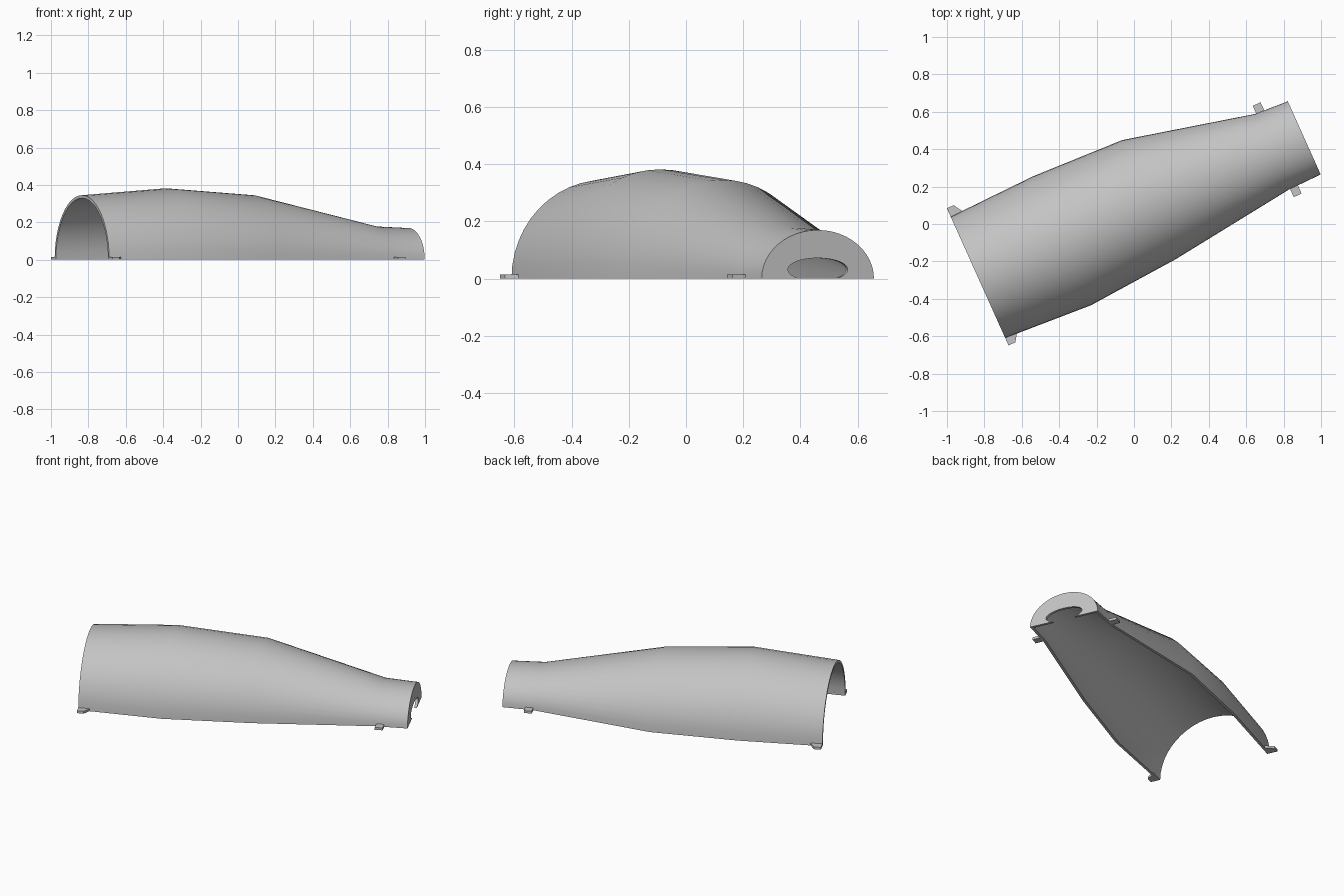
import bpy, bmesh, math
from mathutils import Matrix

if "Cube" in bpy.data.objects:
    bpy.data.objects.remove(bpy.data.objects["Cube"], do_unlink=True)

grey = bpy.data.materials.new("plain grey")
grey.use_nodes = True
colour = (0.55, 0.55, 0.55, 1)
grey.diffuse_color = colour
grey.node_tree.nodes["Principled BSDF"].inputs["Base Color"].default_value = colour

TURN = Matrix.Rotation(math.radians(24.2), 4, 'Z')
WALL = 0.016
SEGMENTS = 24
# Along the axis: position, sideways centre, half width, height
STATIONS = [(-0.878, 0.082, 0.356, 0.345),
            (-0.388, 0.076, 0.378, 0.382),
            (0.127, 0.086, 0.349, 0.345),
            (0.829, 0.050, 0.222, 0.178),
            (1.003, 0.047, 0.215, 0.170)]


def arch(station, inset=0.0):
    """Half-ellipse cross-section, from the +side foot over to the -side foot."""
    x, c, w, h = station
    angles = [math.pi * i / SEGMENTS for i in range(SEGMENTS + 1)]
    return [(x, c + (w - inset) * math.cos(a), abs((h - inset) * math.sin(a))) for a in angles]


def finish(name, bm, smooth=False):
    bmesh.ops.recalc_face_normals(bm, faces=bm.faces[:])
    mesh = bpy.data.meshes.new(name)
    bm.to_mesh(mesh)
    bm.free()
    mesh.transform(TURN)
    mesh.materials.append(grey)
    obj = bpy.data.objects.new(name, mesh)
    bpy.context.collection.objects.link(obj)
    if smooth:
        bpy.ops.object.select_all(action='DESELECT')
        obj.select_set(True)
        bpy.context.view_layer.objects.active = obj
        bpy.ops.object.shade_smooth_by_angle(angle=math.radians(35))


def extrude_outline(name, outline, offset, smooth=False):
    bm = bmesh.new()
    face = bm.faces.new([bm.verts.new(p) for p in outline])
    moved = bmesh.ops.extrude_face_region(bm, geom=[face], use_keep_orig=True)["geom"]
    bmesh.ops.translate(bm, vec=offset,
                        verts=[v for v in moved if isinstance(v, bmesh.types.BMVert)])
    finish(name, bm, smooth)


# Hollow shell: each ring runs over the outside and back along the inside
bm = bmesh.new()
rings = [[bm.verts.new(p) for p in arch(s) + arch(s, WALL)[::-1]] for s in STATIONS]
count = len(rings[0])
for a, b in zip(rings, rings[1:]):
    for i in range(count):
        j = (i + 1) % count
        bm.faces.new((a[i], a[j], b[j], b[i]))
for ring in (rings[0], rings[-1]):
    for i in range(SEGMENTS):
        bm.faces.new((ring[i], ring[i + 1], ring[count - 2 - i], ring[count - 1 - i]))
finish("shell", bm, True)

# End plate with an oval opening that breaks through its lower edge
x, c, w, h = STATIONS[-1]
start = math.asin(-0.8)
steps = 24
opening = []
for i in range(steps + 1):
    a = math.pi - start - (math.pi - 2 * start) * i / steps
    opening.append((x, c + 0.115 * math.cos(a), max(0, 0.032 + 0.04 * math.sin(a))))
extrude_outline("end_plate", arch(STATIONS[-1]) + opening, (0.016, 0, 0), True)


# Mounting tabs at the feet of both ends
def tab(name, side, foot, tip, inner, outer):
    outline = [(inner[0], foot - side * 0.014, 0), (inner[1], foot - side * 0.014, 0),
               (outer[1], tip, 0), (outer[0], tip, 0)]
    extrude_outline(name, outline, (0, 0, 0.015))


tab("left_wide_tab", 1, 0.438, 0.487, (-0.878, -0.80), (-0.878, -0.838))
tab("right_wide_tab", -1, -0.274, -0.317, (-0.878, -0.80), (-0.878, -0.838))
tab("left_narrow_tab", 1, 0.270, 0.316, (0.838, 0.884), (0.838, 0.884))
tab("right_narrow_tab", -1, -0.170, -0.219, (0.838, 0.884), (0.838, 0.884))
